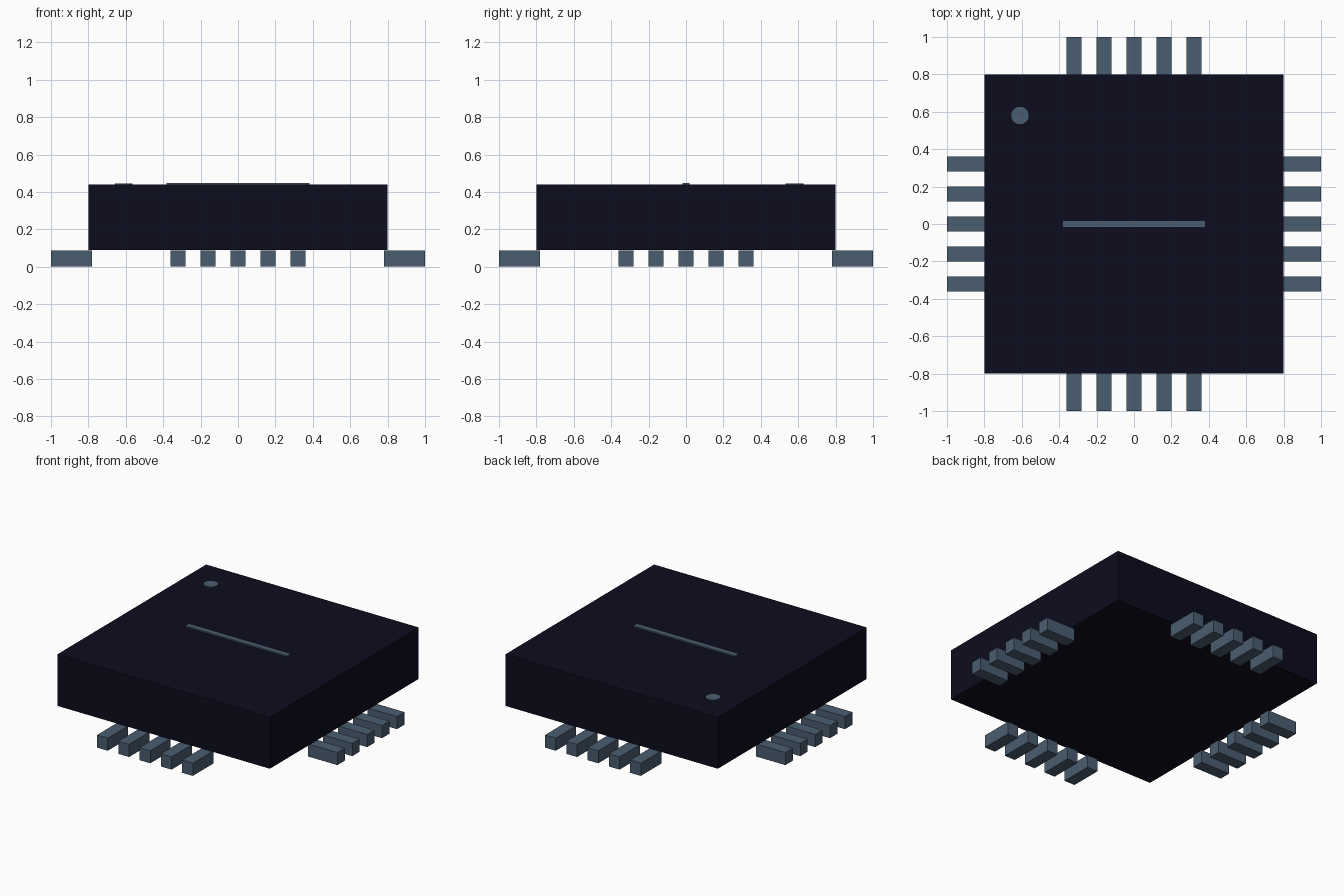
import bpy
from math import radians
from mathutils import Matrix, Vector

cube = bpy.data.objects.get("Cube")
if cube:
    bpy.data.objects.remove(cube, do_unlink=True)


def make_material(name, rgb):
    mat = bpy.data.materials.new(name)
    mat.use_nodes = True
    mat.diffuse_color = (*rgb, 1)
    mat.node_tree.nodes["Principled BSDF"].inputs["Base Color"].default_value = (*rgb, 1)
    return mat


near_black = make_material("near_black_navy", (0.0037, 0.0037, 0.013))
slate = make_material("slate_grey", (0.0685, 0.11, 0.162))


def finish(name, mat):
    obj = bpy.context.object
    obj.name = obj.data.name = name
    obj.data.materials.append(mat)
    return obj


def box(name, low, high, mat):
    low, high = Vector(low), Vector(high)
    bpy.ops.mesh.primitive_cube_add(size=1)
    obj = finish(name, mat)
    obj.data.transform(Matrix.Translation((low + high) / 2) @ Matrix.Diagonal((*(high - low), 1)))
    return obj


BASE, TOP = 0.09, 0.44
HALF = 0.8

# Package body
box("chip_body", (-HALF, -HALF, BASE), (HALF, HALF, TOP), near_black)

# Raised stripe and orientation dot on the lid
box("lid_stripe", (-0.383, -0.019, TOP), (0.383, 0.019, TOP + 0.009), slate)
bpy.ops.mesh.primitive_cylinder_add(vertices=16, radius=0.047, depth=0.006,
                                    location=(-0.61, 0.58, TOP + 0.002))
finish("orientation_dot", slate)

# Five contact pins on each of the four sides
for turn, side in enumerate(("left", "back", "right", "front")):
    for i in range(5):
        y = (i - 2) * 0.16
        pin = box(f"{side}_pin_{i + 1}", (0.78, y - 0.04, 0), (1, y + 0.04, 0.086), slate)
        pin.data.transform(Matrix.Rotation(radians(90 * turn), 4, "Z"))
